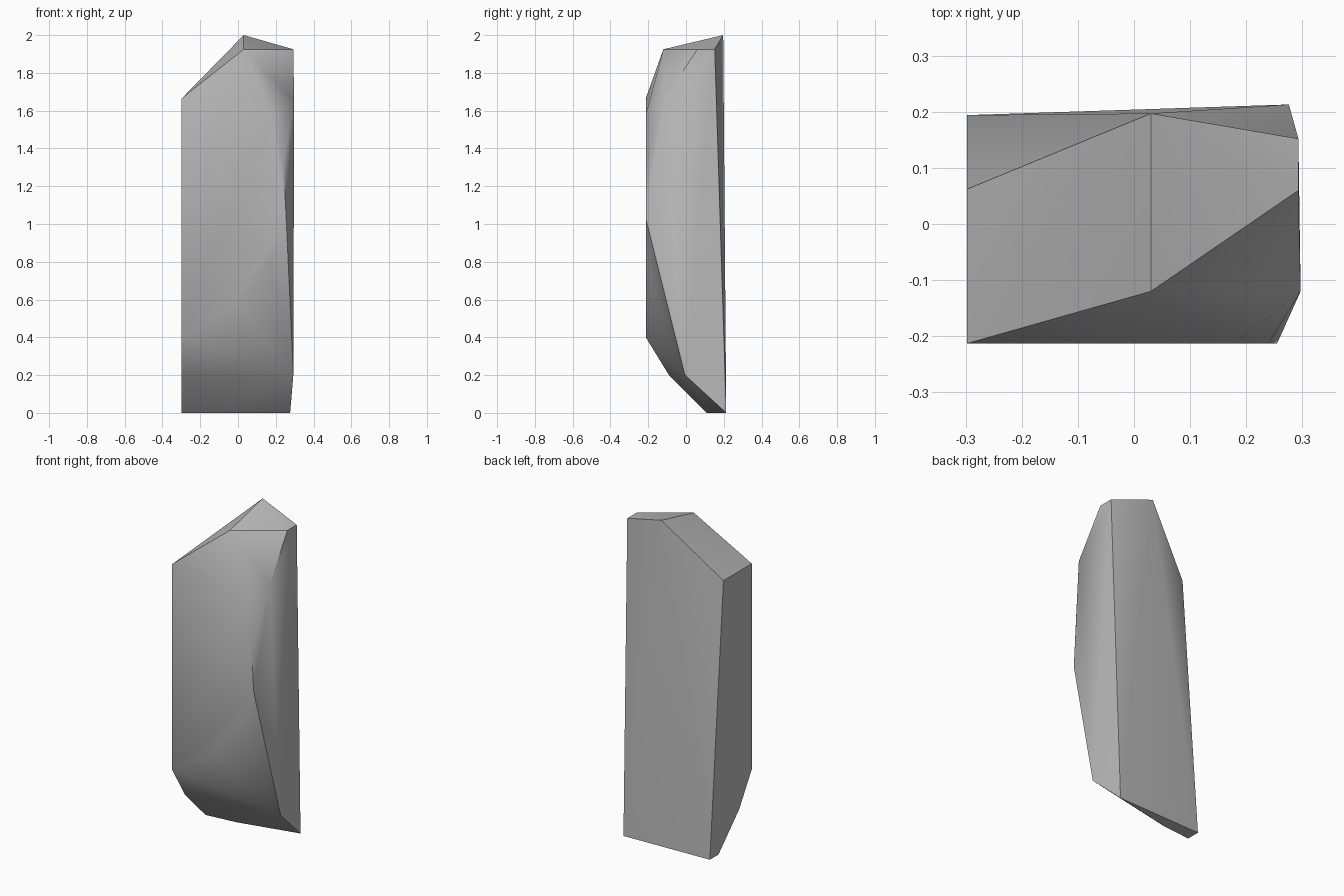
import bpy, bmesh, math

if "Cube" in bpy.data.objects:
    bpy.data.objects.remove(bpy.data.objects["Cube"], do_unlink=True)

stone = bpy.data.materials.new("grey stone")
stone.use_nodes = True
grey = (0.5, 0.5, 0.5, 1)
stone.diffuse_color = grey
stone.node_tree.nodes["Principled BSDF"].inputs["Base Color"].default_value = grey

FRONT, LEFT = -0.213, -0.298

# slanted peak
peak = [(0.03, 0.197, 2), (0.03, -0.12, 1.925), (0.293, 0.06, 1.925),
        (0.293, 0.152, 1.925), (LEFT, 0.062, 1.665)]
# outline of the flat front, as x and z
front = [(x, FRONT, z) for x, z in (
    (LEFT, 1.665), (LEFT, 0.4), (-0.02, 0.58), (0.17, 0.8),
    (0.255, 1.03), (0.24, 1.33), (0.18, 1.58))]
# chipped corner and undercut base
side = [(0.297, -0.12, 1.65), (0.293, -0.005, 0.2), (LEFT, -0.09, 0.2)]
base = [(LEFT, 0.11, 0), (-0.1, 0.13, 0), (0.276, 0.213, 0), (LEFT, 0.194, 0)]

# the rock is the hull wrapped round its corners
mesh = bpy.data.meshes.new("standing_rock")
rock = bpy.data.objects.new("standing_rock", mesh)
bpy.context.collection.objects.link(rock)
bm = bmesh.new()
for corner in peak + front + side + base:
    bm.verts.new(corner)
bmesh.ops.convex_hull(bm, input=bm.verts[:])
bmesh.ops.dissolve_limit(bm, angle_limit=math.radians(1),
                         verts=bm.verts[:], edges=bm.edges[:])
bmesh.ops.recalc_face_normals(bm, faces=bm.faces[:])
bm.to_mesh(mesh)
bm.free()
mesh.materials.append(stone)

# soft facets, crisp main edges
bpy.ops.object.select_all(action='DESELECT')
rock.select_set(True)
bpy.context.view_layer.objects.active = rock
bpy.ops.object.shade_smooth_by_angle(angle=math.radians(40))
